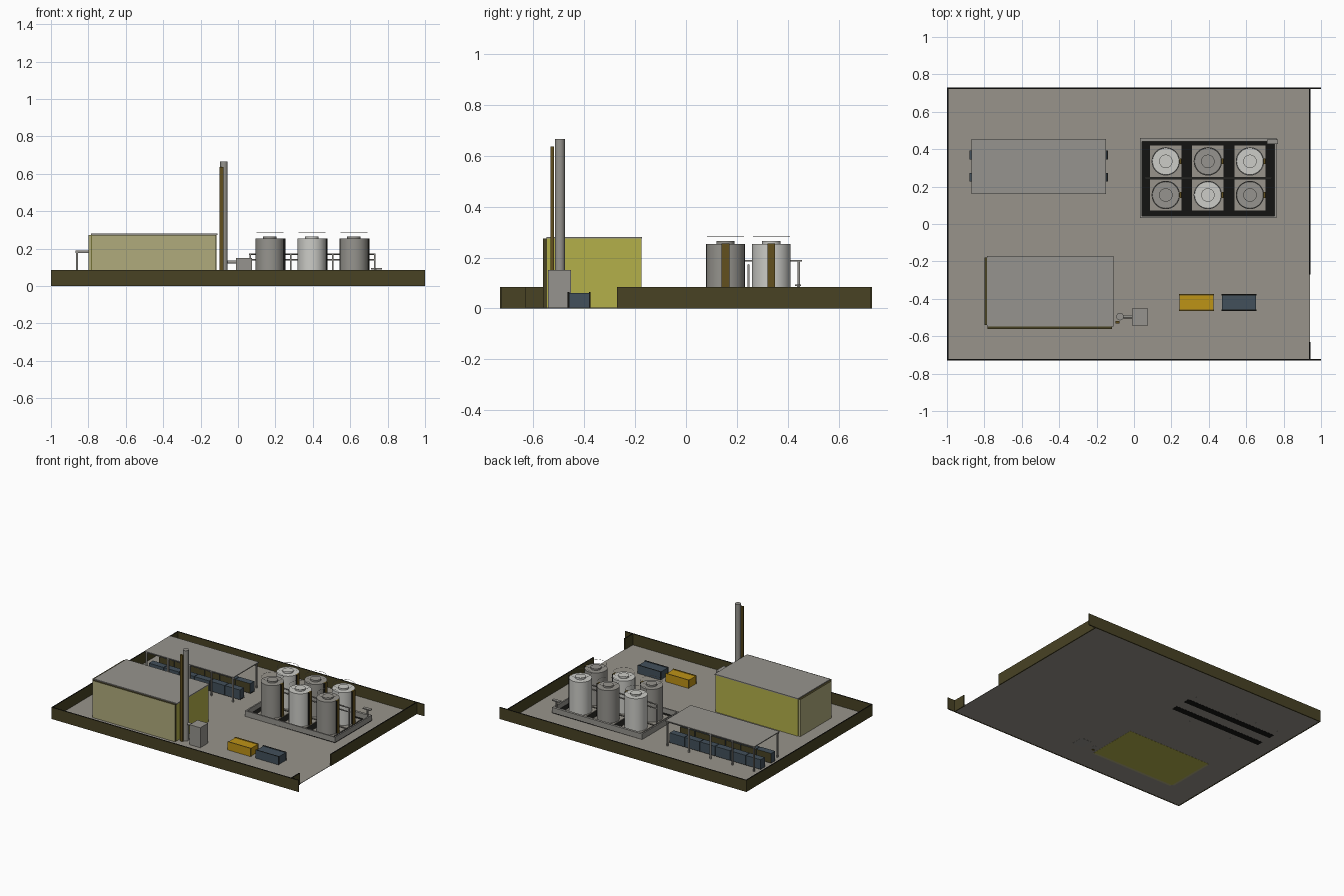
import bpy, bmesh, math
from mathutils import Vector

if "Cube" in bpy.data.objects:
    bpy.data.objects.remove(bpy.data.objects["Cube"])


def material(name, r, g, b):
    lin = [((c / 255 + 0.055) / 1.055) ** 2.4 for c in (r, g, b)] + [1]
    m = bpy.data.materials.new(name)
    m.use_nodes = True
    m.diffuse_color = lin
    m.node_tree.nodes["Principled BSDF"].inputs["Base Color"].default_value = lin
    return m


CONCRETE = material("concrete grey", 152, 148, 139)
FENCE = material("dark olive fence", 72, 66, 36)
KHAKI = material("pale khaki", 176, 171, 124)
OLIVE = material("yellow olive", 180, 176, 74)
STEEL = material("steel grey", 150, 148, 142)
WHITE = material("tank white", 204, 204, 199)
BLACK = material("shadow black", 20, 20, 18)
AMBER = material("container amber", 190, 147, 22)
SLATE = material("container slate", 66, 80, 91)
BROWN = material("ladder brown", 98, 80, 30)


def finish(name, bm, mats):
    me = bpy.data.meshes.new(name)
    bm.to_mesh(me)
    bm.free()
    for m in mats:
        me.materials.append(m)
    ob = bpy.data.objects.new(name, me)
    bpy.context.collection.objects.link(ob)
    return ob


def box(name, x, y, z, mat, accent=None, facing=None):
    """Box from (min, max) ranges; faces along a facing vector take the accent."""
    bm = bmesh.new()
    bmesh.ops.create_cube(bm, size=1)
    for v in bm.verts:
        v.co = Vector([(a + b) / 2 + c * (b - a) for (a, b), c in zip((x, y, z), v.co)])
    bm.normal_update()
    if accent:
        for f in bm.faces:
            if any(f.normal.dot(Vector(d)) > 0.9 for d in facing):
                f.material_index = 1
    return finish(name, bm, [mat, accent] if accent else [mat])


def cylinder(name, start, end, r, mat, sides=24):
    a, b = Vector(start), Vector(end)
    bm = bmesh.new()
    bmesh.ops.create_cone(bm, cap_ends=True, segments=sides, radius1=r, radius2=r,
                          depth=(b - a).length)
    turn = Vector((0, 0, 1)).rotation_difference(b - a).to_matrix()
    for v in bm.verts:
        v.co = turn @ v.co + (a + b) / 2
    ob = finish(name, bm, [mat])
    bpy.ops.object.select_all(action="DESELECT")
    ob.select_set(True)
    bpy.context.view_layer.objects.active = ob
    bpy.ops.object.shade_smooth_by_angle(angle=math.radians(40))
    return ob


UP = [(0, 0, 1)]
SIDEWAYS = [(0, 1, 0), (0, -1, 0)]

# Yard slab and perimeter fence with an entrance gap on the left side
box("yard_slab", (-0.995, 0.94), (-0.725, 0.725), (0.001, 0.004), CONCRETE)
T, FH = 0.008, 0.085
for name, x, y in (
    ("front_fence", (-1, 1), (-0.73, -0.73 + T)),
    ("back_fence", (-1, 1), (0.73 - T, 0.73)),
    ("right_fence", (-1, -1 + T), (-0.722, 0.722)),
    ("left_fence_long", (0.935, 0.935 + T), (-0.27, 0.722)),
    ("left_fence_short", (0.935, 0.935 + T), (-0.722, -0.63)),
):
    box(name, x, y, (0, FH), FENCE, BLACK, UP)

# Warehouse with cladding on two walls
box("warehouse", (-0.785, -0.115), (-0.545, -0.175), (0, 0.274), OLIVE)
box("warehouse_roof", (-0.785, -0.11), (-0.548, -0.172), (0.274, 0.281), STEEL)
box("front_cladding", (-0.783, -0.117), (-0.562, -0.545), (0, 0.274), KHAKI, FENCE,
    UP + [(1, 0, 0)])
box("side_cladding", (-0.8, -0.785), (-0.54, -0.18), (0, 0.274), KHAKI, FENCE, UP)

# Chimney, its ladder, duct and filter box
cylinder("chimney", (-0.075, -0.495, 0), (-0.075, -0.495, 0.665), 0.02, STEEL, 16)
box("chimney_ladder", (-0.098, -0.077), (-0.532, -0.518), (0, 0.635), BROWN)
cylinder("chimney_duct", (-0.06, -0.495, 0.128), (0, -0.495, 0.128), 0.009, STEEL, 12)
box("filter_box", (-0.012, 0.074), (-0.542, -0.452), (0, 0.15), STEEL)

# Open shelter with two rows of bays
SX, SY = (-0.87, -0.15), (0.16, 0.455)
box("shelter_roof", SX, SY, (0.185, 0.191), STEEL)
for y in (SY[0] + 0.012, SY[1] - 0.012):
    box("shelter_beam", SX, (y - 0.004, y + 0.004), (0.177, 0.185), STEEL)
    for i in range(5):
        x = -0.86 + i * 0.175
        box("shelter_post", (x - 0.005, x + 0.005), (y - 0.005, y + 0.005), (0, 0.185), STEEL)
for y, inward in ((0.25, 1), (0.37, -1)):
    box("storage_row_base", (-0.88, -0.14), (y - 0.024, y + 0.024), (0, 0.006), BLACK)
    for i in range(6):
        x = -0.88 + i * 0.1235
        box("storage_bay", (x, x + 0.119), (y - 0.024, y + 0.024), (0.006, 0.075),
            SLATE, FENCE, [(0, inward, 0)])

# Tank bund: dark floor, low walls
BX, BY, BH = (0.033, 0.762), (0.033, 0.46), 0.045
box("bund_floor", BX, BY, (0.002, 0.009), BLACK)
for x in (BX[0], BX[1] - 0.01):
    box("bund_side_wall", (x, x + 0.01), BY, (0.002, BH), STEEL)
for y, w in ((BY[0], 0.01), (BY[1] - 0.018, 0.018)):
    box("bund_long_wall", BX, (y, y + w), (0.002, BH), STEEL)

# Six tanks in alternating colours
R = 0.076
for row, y in enumerate((0.155, 0.335)):
    for col, x in enumerate((0.17, 0.395, 0.62)):
        mat = WHITE if (row + col) % 2 else STEEL
        box("tank_pad", (x - 0.084, x + 0.084), (y - 0.084, y + 0.084), (0.009, 0.014), CONCRETE)
        cylinder("tank_body", (x, y, 0.014), (x, y, 0.253), R, mat, 32)
        cylinder("tank_lid", (x, y, 0.253), (x, y, 0.264), 0.036, mat)
        box("tank_ladder", (x + R - 0.004, x + R + 0.008), (y - 0.015, y + 0.015),
            (0.01, 0.254), BROWN, BLACK, SIDEWAYS)
        bpy.ops.mesh.primitive_torus_add(location=(x, y, 0.284), major_radius=0.072,
                                         minor_radius=0.001, major_segments=32, minor_segments=4)
        ring = bpy.context.object
        ring.name = "tank_guard_ring"
        ring.data.materials.append(STEEL)

# Pipes between the tank rows, on slim supports
for z in (0.14, 0.17):
    cylinder("tank_pipe", (0.06, 0.245, z), (0.735, 0.245, z), 0.004, STEEL, 8)
for x in (0.065, 0.2825, 0.5075, 0.73):
    box("pipe_support", (x - 0.004, x + 0.004), (0.241, 0.249), (0.009, 0.17), STEEL)

# Small raised platform at the bund corner
box("corner_platform", (0.71, 0.77), (0.428, 0.452), (0.088, 0.095), STEEL)
box("corner_platform_post", (0.736, 0.744), (0.436, 0.444), (0.009, 0.088), STEEL)

# Two containers with raised side rims
for name, x, mat in (("amber", 0.24, AMBER), ("slate", 0.467, SLATE)):
    box(name + "_container", (x + 0.003, x + 0.185), (-0.459, -0.381), (0.004, 0.061), mat)
    for y in (-0.465, -0.381):
        box(name + "_container_rim", (x, x + 0.188), (y, y + 0.007), (0.004, 0.065), mat,
            BROWN if mat == AMBER else BLACK, UP + [(1, 0, 0), (-1, 0, 0)])
